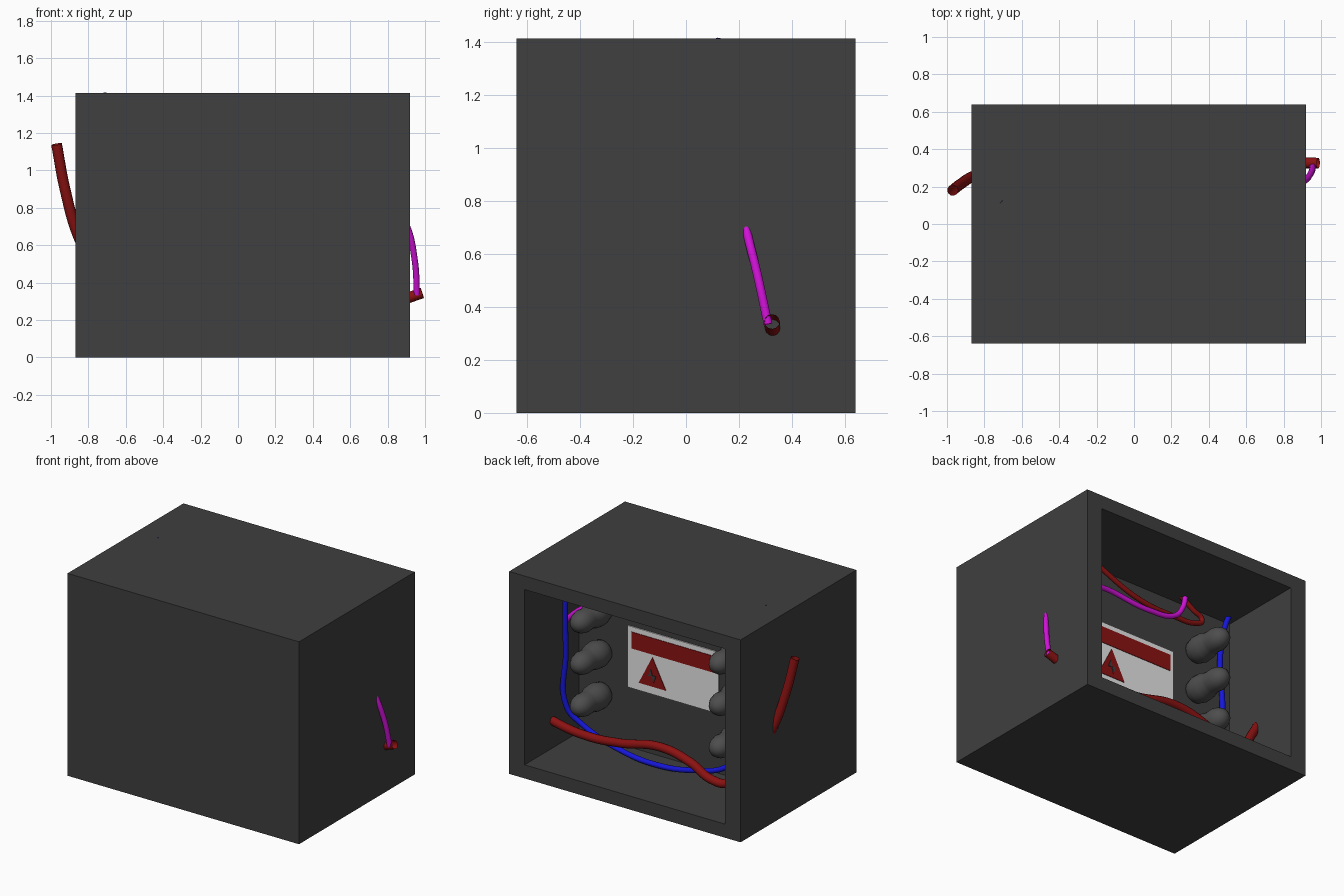
import bpy, bmesh, math
from mathutils import Vector

if "Cube" in bpy.data.objects:
    bpy.data.objects.remove(bpy.data.objects["Cube"])


def material(name, rgb):
    m = bpy.data.materials.new(name)
    m.diffuse_color = (*rgb, 1)
    m.use_nodes = True
    m.node_tree.nodes["Principled BSDF"].inputs["Base Color"].default_value = m.diffuse_color
    return m


CASE = material("case dark grey", (0.05, 0.05, 0.05))
GREY = material("insulator grey", (0.075, 0.075, 0.075))
RED = material("red", (0.26, 0.006, 0.006))
BLUE = material("blue", (0.008, 0.008, 0.7))
MAGENTA = material("magenta", (0.65, 0.006, 0.7))
WHITE = material("sign white", (0.8, 0.8, 0.8))


def mesh_object(name, bm, mat):
    bmesh.ops.recalc_face_normals(bm, faces=bm.faces)
    me = bpy.data.meshes.new(name)
    bm.to_mesh(me)
    bm.free()
    me.materials.append(mat)
    ob = bpy.data.objects.new(name, me)
    bpy.context.collection.objects.link(ob)
    return ob


def select_only(ob):
    bpy.ops.object.select_all(action='DESELECT')
    ob.select_set(True)
    bpy.context.view_layer.objects.active = ob


# Case: a block with a recess sunk into its back face
X0, X1, Y, H = -0.87, 0.92, 0.64, 1.415
TX, TZ, FLOOR_Y = 0.12, 0.095, 0.04
bm = bmesh.new()
bmesh.ops.create_cube(bm, size=1)
for v in bm.verts:
    v.co = Vector((X0 if v.co.x < 0 else X1, 2 * Y * v.co.y, 0 if v.co.z < 0 else H))
bm.normal_update()
back = next(f for f in bm.faces if f.normal.y > 0.9)
for depth_y in (Y, FLOOR_Y):
    bmesh.ops.inset_individual(bm, faces=[back], thickness=0.01)
    for v in back.verts:
        v.co = Vector((X0 + TX if v.co.x < 0 else X1 - TX, depth_y,
                       TZ if v.co.z < H / 2 else H - TZ))
mesh_object("case", bm, CASE)


# Warning sign: thin plates on the recess wall
def plate(name, outline, y, mat, thick=0.004):
    bm = bmesh.new()
    f = bm.faces.new([bm.verts.new((x, y, z)) for x, z in outline])
    ex = bmesh.ops.extrude_face_region(bm, geom=[f])
    for g in ex["geom"]:
        if isinstance(g, bmesh.types.BMVert):
            g.co.y += thick
    mesh_object(name, bm, mat)


def rect(x0, x1, z0, z1):
    return [(x0, z0), (x1, z0), (x1, z1), (x0, z1)]


plate("sign_board", rect(-0.285, 0.417, 0.515, 0.945), FLOOR_Y, WHITE, 0.008)
plate("sign_band", rect(-0.255, 0.387, 0.795, 0.91), FLOOR_Y + 0.008, RED)
plate("sign_triangle", [(0.33, 0.57), (0.12, 0.57), (0.225, 0.775)], FLOOR_Y + 0.008, RED)
plate("sign_bolt", [(0.235, 0.69), (0.255, 0.64), (0.225, 0.645), (0.215, 0.595),
                    (0.195, 0.65), (0.222, 0.648)], FLOOR_Y + 0.012, CASE)

# Insulators: rounded, waisted knobs in two columns of three
PROFILE = [(0, 0), (0.003, 0.05), (0.035, 0.078), (0.085, 0.092), (0.14, 0.088), (0.18, 0.076),
           (0.21, 0.074), (0.25, 0.077), (0.29, 0.068), (0.32, 0.05), (0.337, 0.026), (0.343, 0)]
for side, x in (("left", -0.46), ("right", 0.614)):
    for i, z in enumerate((0.42, 0.715, 1.005)):
        bm = bmesh.new()
        vs = [bm.verts.new((r, y, 0)) for y, r in PROFILE]
        es = [bm.edges.new(p) for p in zip(vs, vs[1:])]
        bmesh.ops.spin(bm, geom=vs + es, cent=(0, 0, 0), axis=(0, 1, 0),
                       angle=math.tau, steps=20)
        bmesh.ops.remove_doubles(bm, verts=bm.verts, dist=0.0005)
        ob = mesh_object(f"insulator_{side}_{i + 1}", bm, GREY)
        ob.location = (x, 0.015, z)
        select_only(ob)
        bpy.ops.object.shade_smooth()


# Cables: open tubes swept along smooth paths
def cable(name, pts, radius, mat):
    cu = bpy.data.curves.new(name, 'CURVE')
    cu.dimensions = '3D'
    cu.bevel_depth = radius
    cu.bevel_resolution = 4
    cu.resolution_u = 10
    sp = cu.splines.new('BEZIER')
    sp.bezier_points.add(len(pts) - 1)
    for bp, co in zip(sp.bezier_points, pts):
        bp.co = co
        bp.handle_left_type = bp.handle_right_type = 'AUTO'
    cu.materials.append(mat)
    ob = bpy.data.objects.new(name, cu)
    bpy.context.collection.objects.link(ob)
    select_only(ob)
    bpy.ops.object.convert(target='MESH')
    bpy.ops.object.shade_smooth()


cable("red_main_cable", [(-0.97, 0.18, 1.14), (-0.925, 0.215, 0.9), (-0.85, 0.26, 0.64),
                         (-0.72, 0.3, 0.4), (-0.57, 0.34, 0.22), (-0.436, 0.35, 0.215),
                         (-0.28, 0.35, 0.29), (-0.05, 0.35, 0.335), (0.262, 0.35, 0.28),
                         (0.533, 0.34, 0.255), (0.8, 0.33, 0.285), (0.985, 0.325, 0.345)],
      0.029, RED)
cable("blue_cable", [(-0.72, 0.13, 1.41), (-0.68, 0.09, 1.28), (-0.65, 0.07, 1.05),
                     (-0.66, 0.08, 0.65), (-0.6, 0.13, 0.4), (-0.45, 0.2, 0.245),
                     (-0.214, 0.2, 0.16), (0.057, 0.2, 0.118), (0.367, 0.2, 0.145),
                     (0.663, 0.22, 0.265), (0.745, 0.25, 0.36), (0.755, 0.25, 0.75),
                     (0.76, 0.25, 1.1), (0.76, 0.25, 1.34)], 0.018, BLUE)
cable("magenta_cable", [(-0.324, 0.12, 1.34), (-0.3, 0.12, 1.24), (-0.234, 0.12, 1.157),
                        (-0.03, 0.12, 1.118), (0.364, 0.12, 1.14), (0.7, 0.18, 1.03),
                        (0.9, 0.225, 0.71), (0.945, 0.27, 0.52), (0.957, 0.31, 0.335)],
      0.017, MAGENTA)
cable("red_thin_cable", [(-0.29, 0.1, 1.34), (-0.4, 0.1, 1.27), (-0.475, 0.1, 1.22),
                         (-0.42, 0.1, 1.18), (-0.25, 0.1, 1.165), (0.035, 0.1, 1.18),
                         (0.347, 0.1, 1.29), (0.45, 0.1, 1.34)], 0.017, RED)
